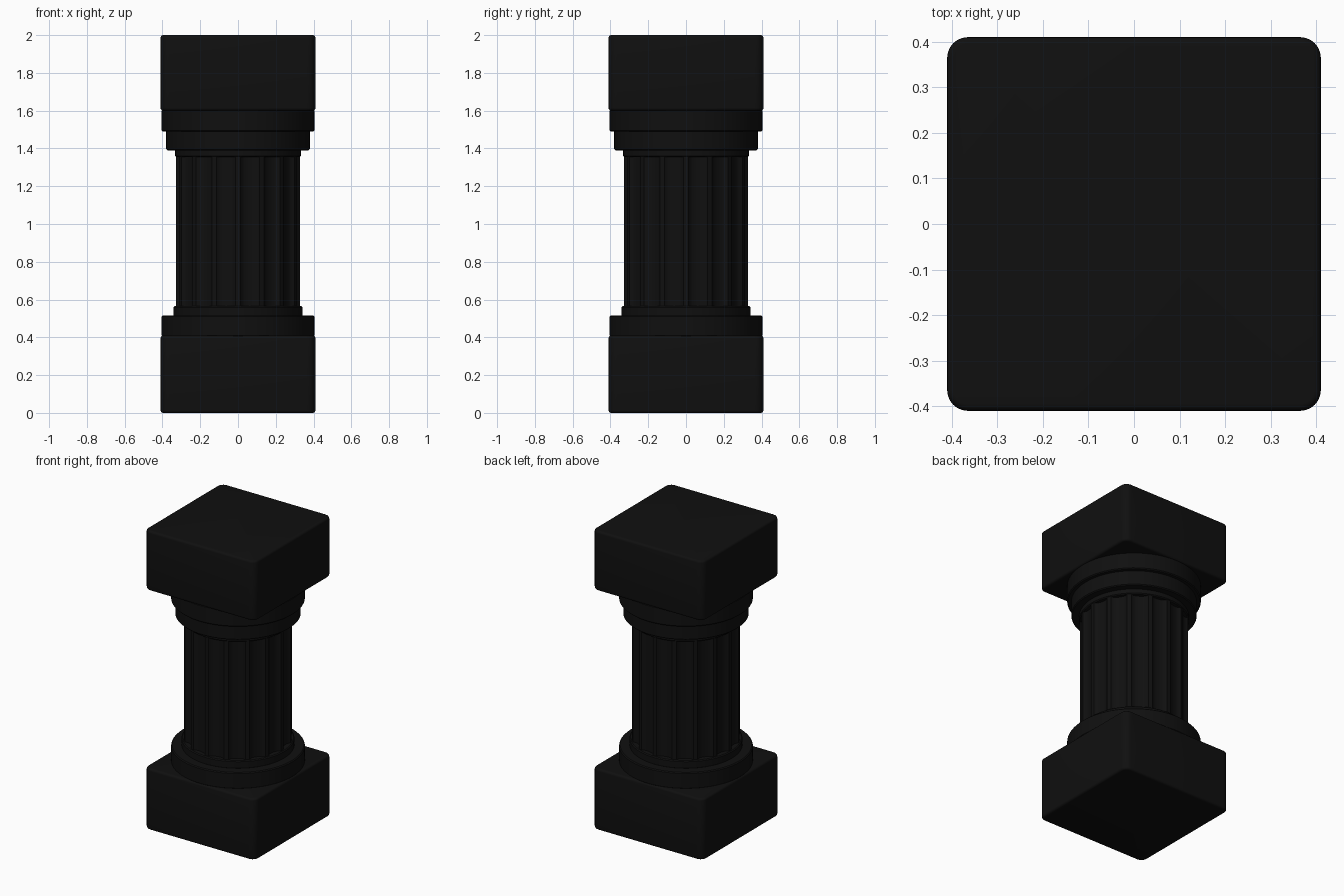
import bpy, bmesh, math

if "Cube" in bpy.data.objects:
    bpy.data.objects.remove(bpy.data.objects["Cube"])

mat = bpy.data.materials.new("black_stone")
mat.diffuse_color = (0.005, 0.005, 0.005, 1)
mat.use_nodes = True
mat.node_tree.nodes["Principled BSDF"].inputs["Base Color"].default_value = mat.diffuse_color


def finish(name, bm):
    bmesh.ops.recalc_face_normals(bm, faces=bm.faces)
    me = bpy.data.meshes.new(name)
    bm.to_mesh(me)
    bm.free()
    ob = bpy.data.objects.new(name, me)
    bpy.context.collection.objects.link(ob)
    me.materials.append(mat)
    bpy.ops.object.select_all(action='DESELECT')
    ob.select_set(True)
    bpy.context.view_layer.objects.active = ob
    bpy.ops.object.shade_smooth_by_angle(angle=math.radians(35))
    return ob


def loft(name, rings):
    """Skin a stack of equal-length point loops and cap both ends."""
    bm = bmesh.new()
    loops = [[bm.verts.new(p) for p in r] for r in rings]
    n = len(loops[0])
    for a, b in zip(loops, loops[1:]):
        for i in range(n):
            j = (i + 1) % n
            bm.faces.new((a[i], a[j], b[j], b[i]))
    bm.faces.new(loops[0][::-1])
    bm.faces.new(loops[-1])
    return finish(name, bm)


def rounded_square(half, radius, z):
    pts = []
    for q in range(4):
        a0 = q * math.pi / 2
        cx = (half - radius) * (1 if q in (0, 3) else -1)
        cy = (half - radius) * (1 if q in (0, 1) else -1)
        for k in range(7):
            a = a0 + k * math.pi / 12
            pts.append((cx + radius * math.cos(a), cy + radius * math.sin(a), z))
    return pts


def block(name, z0, z1, half=0.41, corner=0.045, e=0.015):
    steps = [math.pi / 2 * k / 4 for k in range(5)]
    low = [(e * (1 - math.sin(t)), z0 + e * (1 - math.cos(t))) for t in steps]
    prof = low + [(i, z0 + z1 - z) for i, z in reversed(low)]
    return loft(name, [rounded_square(half - i, corner - i, z) for i, z in prof])


def drum(name, radius, z0, z1, e=0.006, n=96):
    prof = [(radius - e, z0), (radius, z0 + e), (radius, z1 - e), (radius - e, z1)]
    return loft(name, [[(r * math.cos(2 * math.pi * i / n),
                         r * math.sin(2 * math.pi * i / n), z)
                        for i in range(n)] for r, z in prof])


# square plinth and abacus
block("plinth", 0.0, 0.41)
block("abacus", 1.60, 2.0)

# round mouldings of base and capital
drum("base_moulding", 0.405, 0.405, 0.515)
drum("base_fillet", 0.342, 0.51, 0.565)
drum("neck_ring", 0.333, 1.355, 1.395)
drum("lower_capital_ring", 0.38, 1.39, 1.495)
drum("upper_capital_ring", 0.405, 1.49, 1.605)

# fluted shaft: concave scallops around the circumference
FLUTES, SEG = 16, 10
N = FLUTES * SEG


def fluted(z):
    pts = []
    for i in range(N):
        t = (i % SEG) / SEG
        u = (t - 0.5) / 0.4
        r = 0.329 - 0.024 * math.sqrt(max(0, 1 - u * u))
        a = 2 * math.pi * i / N
        pts.append((r * math.cos(a), r * math.sin(a), z))
    return pts


loft("fluted_shaft", [fluted(0.56), fluted(1.36)])
